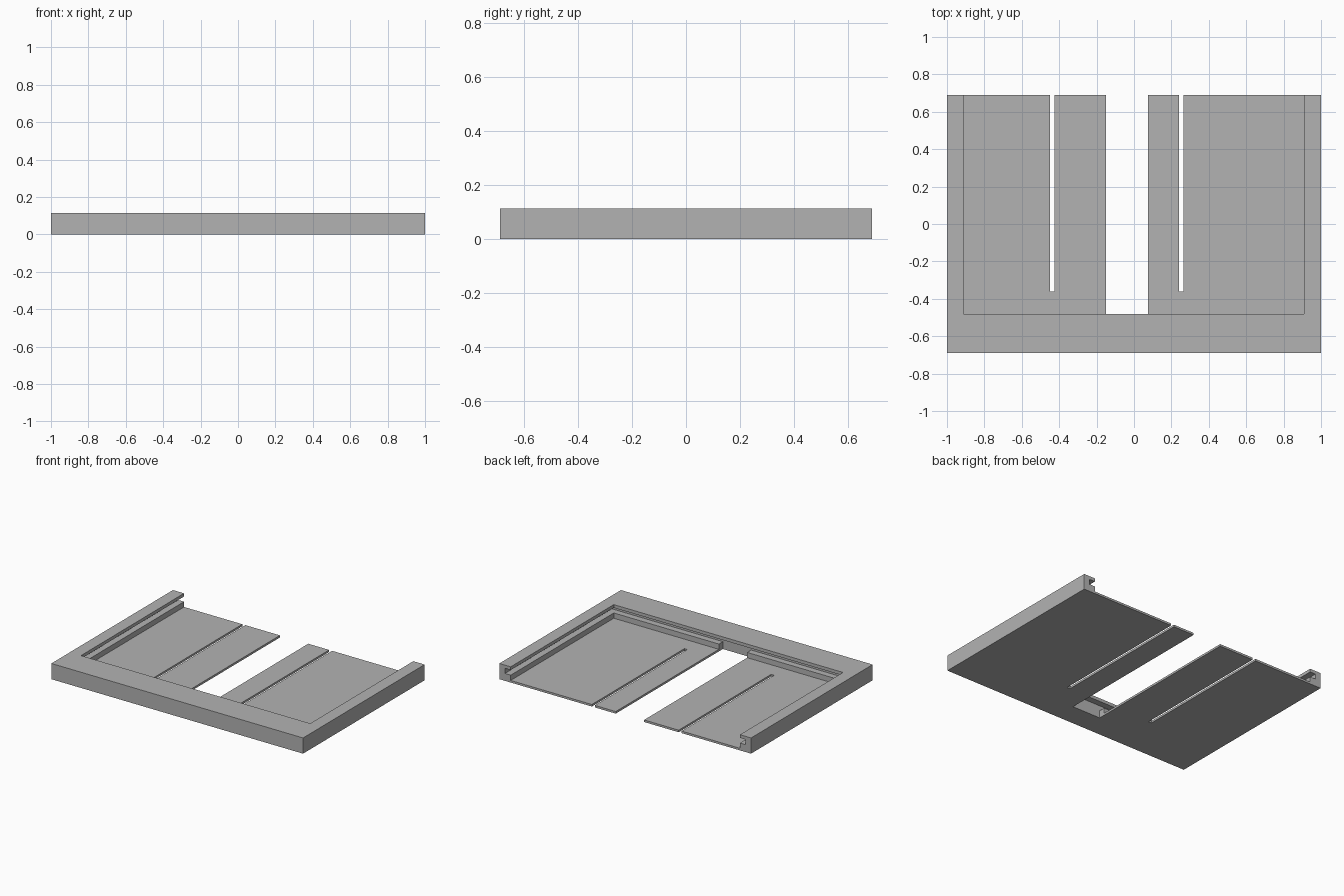
import bpy
from mathutils import Vector

cube = bpy.data.objects.get("Cube")
if cube:
    bpy.data.objects.remove(cube, do_unlink=True)

# Overall size and the levels of the rail section
BACK, FRONT, HEIGHT = 0.69, -0.69, 0.113
FLOOR, LEDGE, LIP = 0.015, 0.053, 0.09
GROOVE_FRONT = -0.525

grey = bpy.data.materials.new("plain grey")
grey.use_nodes = True
colour = (0.45, 0.45, 0.45, 1)
grey.diffuse_color = colour
grey.node_tree.nodes["Principled BSDF"].inputs["Base Color"].default_value = colour


def box(name, low, high):
    low, high = Vector(low), Vector(high)
    bpy.ops.mesh.primitive_cube_add(size=1, location=(low + high) / 2)
    ob = bpy.context.object
    ob.name = name
    ob.scale = high - low
    bpy.ops.object.transform_apply(location=True, rotation=False, scale=True)
    ob.data.materials.append(grey)
    return ob


def cut(target, x0, x1, y0, z0, z1):
    """Remove a box that runs out through the open back edge."""
    cutter = box("cutter", (x0, y0, z0), (x1, BACK + 0.2, z1))
    cutter.hide_render = True
    bpy.context.view_layer.objects.active = target
    mod = target.modifiers.new("cut", "BOOLEAN")
    mod.operation = "DIFFERENCE"
    mod.solver = "EXACT"
    mod.object = cutter
    bpy.ops.object.modifier_apply(modifier=mod.name)
    bpy.data.objects.remove(cutter, do_unlink=True)


# Tray with raised rails on three sides
tray = box("slotted_tray", (-1, FRONT, 0), (1, BACK, HEIGHT))

# Open recess above the floor
cut(tray, -0.912, 0.91, -0.48, FLOOR, HEIGHT + 0.1)

# Sliding groove between ledge and lip
cut(tray, -0.957, 0.955, GROOVE_FRONT, LEDGE, LIP)

# Wide opening, cut under the lip through ledge and floor
cut(tray, -0.15, 0.075, GROOVE_FRONT, -0.1, LIP)

# Two narrow slots in the floor
for x in (-0.437, 0.253):
    cut(tray, x - 0.012, x + 0.012, -0.36, -0.1, LEDGE)
